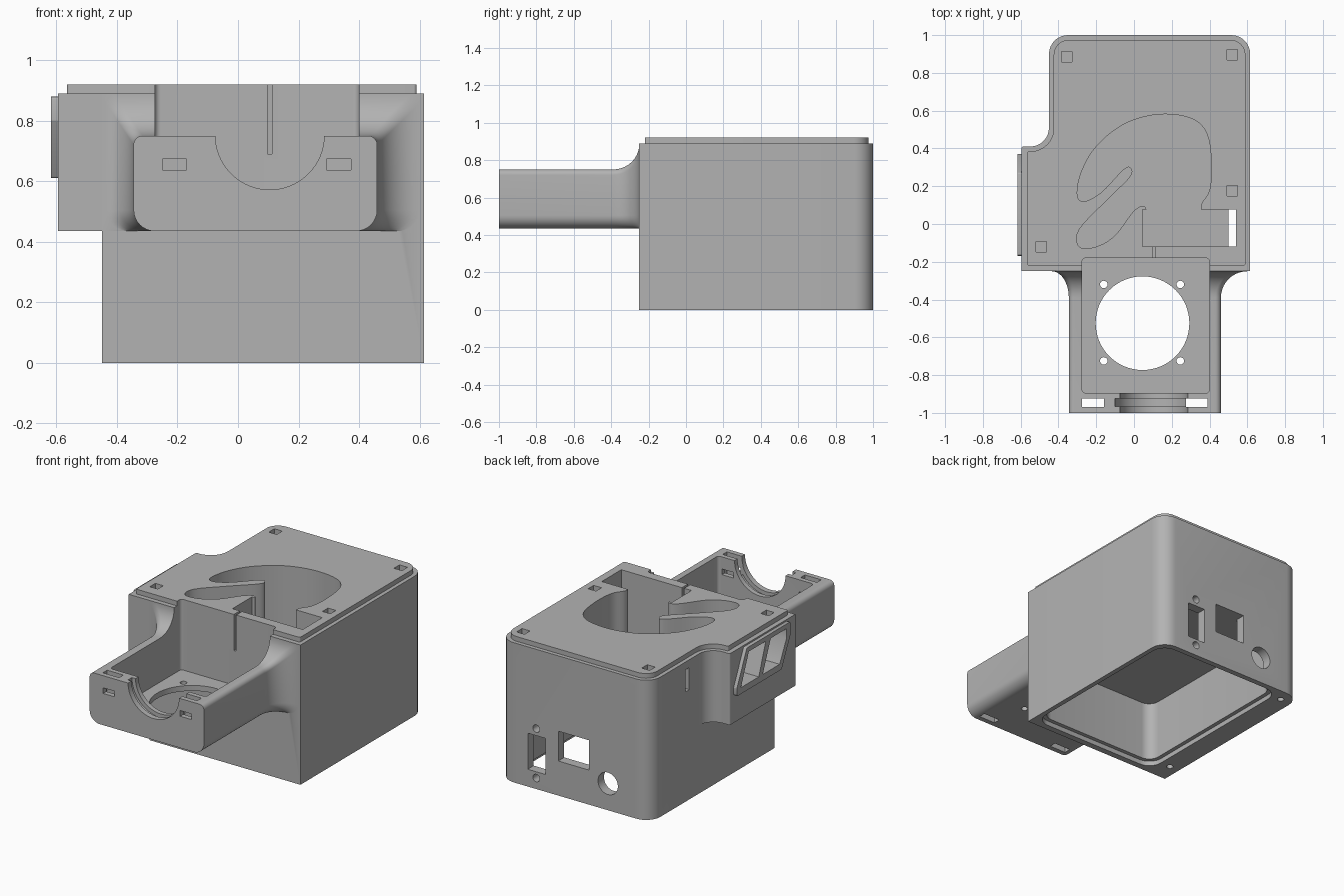
import bpy, bmesh, math
from mathutils import Vector

cube = bpy.data.objects.get("Cube")
if cube:
    bpy.data.objects.remove(cube, do_unlink=True)

grey = bpy.data.materials.new("matte grey")
grey.use_nodes = True
grey.diffuse_color = (0.45, 0.45, 0.45, 1)
grey.node_tree.nodes["Principled BSDF"].inputs["Base Color"].default_value = (0.45, 0.45, 0.45, 1)


def rounded(corners, n=8):
    """Fillet each (a, b, radius) corner of a polygon."""
    pts = []
    for i, (a, b, r) in enumerate(corners):
        p = Vector((a, b))
        if r == 0:
            pts.append(p)
            continue
        u = (Vector(corners[i - 1][:2]) - p).normalized()
        v = (Vector(corners[(i + 1) % len(corners)][:2]) - p).normalized()
        half = u.angle(v) / 2
        c = p + (u + v).normalized() * r / math.sin(half)
        t = r / math.tan(half)
        s, e, phi = p + u * t - c, p + v * t - c, math.pi - 2 * half
        for k in range(n + 1):
            f = k / n
            pts.append(c + (s * math.sin((1 - f) * phi) + e * math.sin(f * phi)) / math.sin(phi))
    return pts


def rect(a0, a1, b0, b1, r=0):
    return rounded([(a0, b0, r), (a1, b0, r), (a1, b1, r), (a0, b1, r)])


def circle(a, b, r, n=48):
    return [(a + r * math.cos(k * math.tau / n), b + r * math.sin(k * math.tau / n)) for k in range(n)]


def smooth_loop(p, n=5):
    """Closed smooth curve through the points."""
    out = []
    for i in range(len(p)):
        a, b, c, d = (Vector(p[(i + j) % len(p)]) for j in (-1, 0, 1, 2))
        for k in range(n):
            t = k / n
            out.append(0.5 * (2 * b + (c - a) * t + (2 * a - 5 * b + 4 * c - d) * t * t
                              + (3 * b - a - 3 * c + d) * t ** 3))
    return out


def loft(name, rings):
    """Skin between rings of equal point counts, with capped ends."""
    bm = bmesh.new()
    loops = [[bm.verts.new(p) for p in ring] for ring in rings]
    n = len(loops[0])
    for lo, hi in zip(loops, loops[1:]):
        for i in range(n):
            j = (i + 1) % n
            bm.faces.new((lo[i], lo[j], hi[j], hi[i]))
    bm.faces.new(loops[0])
    bm.faces.new(loops[-1])
    bmesh.ops.recalc_face_normals(bm, faces=bm.faces)
    me = bpy.data.meshes.new(name)
    bm.to_mesh(me)
    bm.free()
    me.materials.append(grey)
    ob = bpy.data.objects.new(name, me)
    bpy.context.collection.objects.link(ob)
    return ob


PLACE = {"x": lambda a, b, h: (h, a, b),
         "y": lambda a, b, h: (a, h, b),
         "z": lambda a, b, h: (a, b, h)}


def prism(name, outline, lo, hi, axis="z"):
    return loft(name, [[PLACE[axis](a, b, h) for a, b in outline] for h in (lo, hi)])


helpers = []


def combine(part, operation):
    mod = housing.modifiers.new(part.name, "BOOLEAN")
    mod.operation, mod.solver, mod.object = operation, "EXACT", part
    part.hide_render = True
    helpers.append(part)


def add(part):
    combine(part, "UNION")


def cut(outline, lo, hi, axis="z"):
    combine(prism("cutter", outline, lo, hi, axis), "DIFFERENCE")


# Main housing with rounded back corners
housing = prism("housing", rounded([(-0.45, -0.25, 0), (0.615, -0.25, 0), (0.615, 1, 0.1), (-0.45, 1, 0.1)]), 0, 0.89)

# Side bulge blending into the housing
add(prism("side_bulge", rounded([(-0.595, -0.25, 0), (-0.3, -0.25, 0), (-0.3, 0.6, 0),
                                 (-0.45, 0.6, 0), (-0.45, 0.41, 0.1), (-0.595, 0.41, 0.01)]), 0.435, 0.89))

# Raised top lip following the outline
add(prism("top_lip", rounded([(-0.565, -0.22, 0.01), (0.59, -0.22, 0.01), (0.59, 0.975, 0.08), (-0.425, 0.975, 0.08),
                              (-0.425, 0.385, 0.12), (-0.565, 0.385, 0.01)]), 0.86, 0.92))


# Front arm flaring into the housing
def arm_ring(y, d):
    corners = [(-0.345 - 0.09 * d, 0.435, 0.07), (0.46 + 0.14 * d, 0.435, 0.07),
               (0.46 + 0.14 * d, 0.75 + 0.135 * d, 0.03), (-0.345 - 0.09 * d, 0.75 + 0.135 * d, 0.03)]
    return [(p[0], y, p[1]) for p in rounded(corners)]


flare = [(-0.39 + 0.14 * math.sin(k * math.pi / 20), 1 - math.cos(k * math.pi / 20)) for k in range(11)]
add(loft("front_arm", [arm_ring(y, d) for y, d in [(-1, 0)] + flare + [(-0.21, 1)]]))

# Side vent frame with two slanted windows
add(prism("vent_frame", rounded([(0.37, 0.61, 0.01), (0.37, 0.66, 0.01), (0.27, 0.88, 0.01),
                                 (-0.17, 0.88, 0.01), (-0.17, 0.8, 0.01), (-0.08, 0.61, 0.01)], 3), -0.618, -0.58, "x"))
cut([(0.33, 0.65), (0.25, 0.85), (0.08, 0.85), (0.15, 0.65)], -0.7, -0.33, "x")
cut([(0.11, 0.65), (0.03, 0.85), (-0.13, 0.85), (-0.13, 0.79), (-0.06, 0.65)], -0.7, -0.33, "x")

# Fan pocket, fan opening and fan screw holes
cut(rect(-0.275, 0.4, -0.895, -0.18, 0.02), 0.47, 1.1)
cut(circle(0.045, -0.525, 0.248, 64), 0.3, 0.6)
for x in (-0.16, 0.245):
    for y in (-0.32, -0.725):
        cut(circle(x, y, 0.02, 16), 0.3, 0.6)

# Front wall: round saddle, groove and clip slots
cut(circle(0.105, 0.752, 0.18, 64), -1.1, -0.85, "y")
cut(circle(0.105, 0.752, 0.205, 64), -0.965, -0.925, "y")
for x in (-0.275, 0.275):
    cut(rect(x, x + 0.115, -0.968, -0.925), 0.3, 0.9)
for x in (-0.25, 0.293):
    cut(rect(x, x + 0.08, 0.637, 0.673), -1.1, -0.85, "y")

# Spiral duct with two outlet lobes and a rectangular well
spiral = [(0.34, 0.0), (0.355, 0.1), (0.4, 0.18), (0.41, 0.32), (0.385, 0.48), (0.3, 0.56), (0.13, 0.58),
          (-0.05, 0.53), (-0.2, 0.41), (-0.28, 0.27), (-0.3, 0.15), (-0.26, 0.12), (-0.17, 0.17),
          (-0.06, 0.285), (-0.02, 0.3), (-0.02, 0.25), (-0.15, 0.12), (-0.29, -0.03), (-0.29, -0.12),
          (-0.2, -0.12), (-0.1, -0.06), (0.0, 0.07), (0.06, 0.09), (0.1, 0.0)]
cut(smooth_loop(spiral), 0.47, 1.1)
cut(rect(0.045, 0.505, -0.12, 0.077), 0.47, 1.1)
cut(rect(0.5, 0.54, -0.12, 0.077), 0.3, 1.1)
cut(rect(0.097, 0.113, -0.2, -0.1), 0.69, 1.1)

# Square sockets in the top
for x, y in ((-0.355, 0.885), (0.52, 0.895), (0.52, 0.175), (-0.49, -0.12)):
    cut(rect(x - 0.028, x + 0.028, y - 0.028, y + 0.028), 0.86, 1.1)

# Hollow underside with a stepped rim and screw holes
cut(rect(-0.31, 0.585, -0.21, 0.965, 0.09), -0.1, 0.03)
cut(rect(-0.285, 0.56, -0.185, 0.94, 0.07), -0.1, 0.41)
for x, y in ((-0.37, 0.92), (-0.38, -0.12)):
    cut(circle(x, y, 0.02, 16), -0.1, 0.08)

# Back panel: switch with screws, socket and round port
cut(rect(0.29, 0.415, 0.11, 0.34), 0.85, 1.1, "y")
for z in (0.07, 0.385):
    cut(circle(0.355, z, 0.024, 20), 0.85, 1.1, "y")
cut(rect(-0.015, 0.2, 0.22, 0.41), 0.85, 1.1, "y")
cut(circle(-0.15, 0.17, 0.07), 0.85, 1.1, "y")

# Narrow side slot
cut(rect(0.61, 0.65, 0.7, 0.84), -0.5, -0.4, "x")

# Bake the cuts and remove the helpers
bpy.context.view_layer.update()
graph = bpy.context.evaluated_depsgraph_get()
baked = bpy.data.meshes.new_from_object(housing.evaluated_get(graph))
housing.modifiers.clear()
housing.data = baked
baked.materials.clear()
baked.materials.append(grey)
for ob in helpers:
    bpy.data.objects.remove(ob, do_unlink=True)

bpy.ops.object.select_all(action="DESELECT")
housing.select_set(True)
bpy.context.view_layer.objects.active = housing
bpy.ops.object.shade_smooth_by_angle(angle=math.radians(30))
